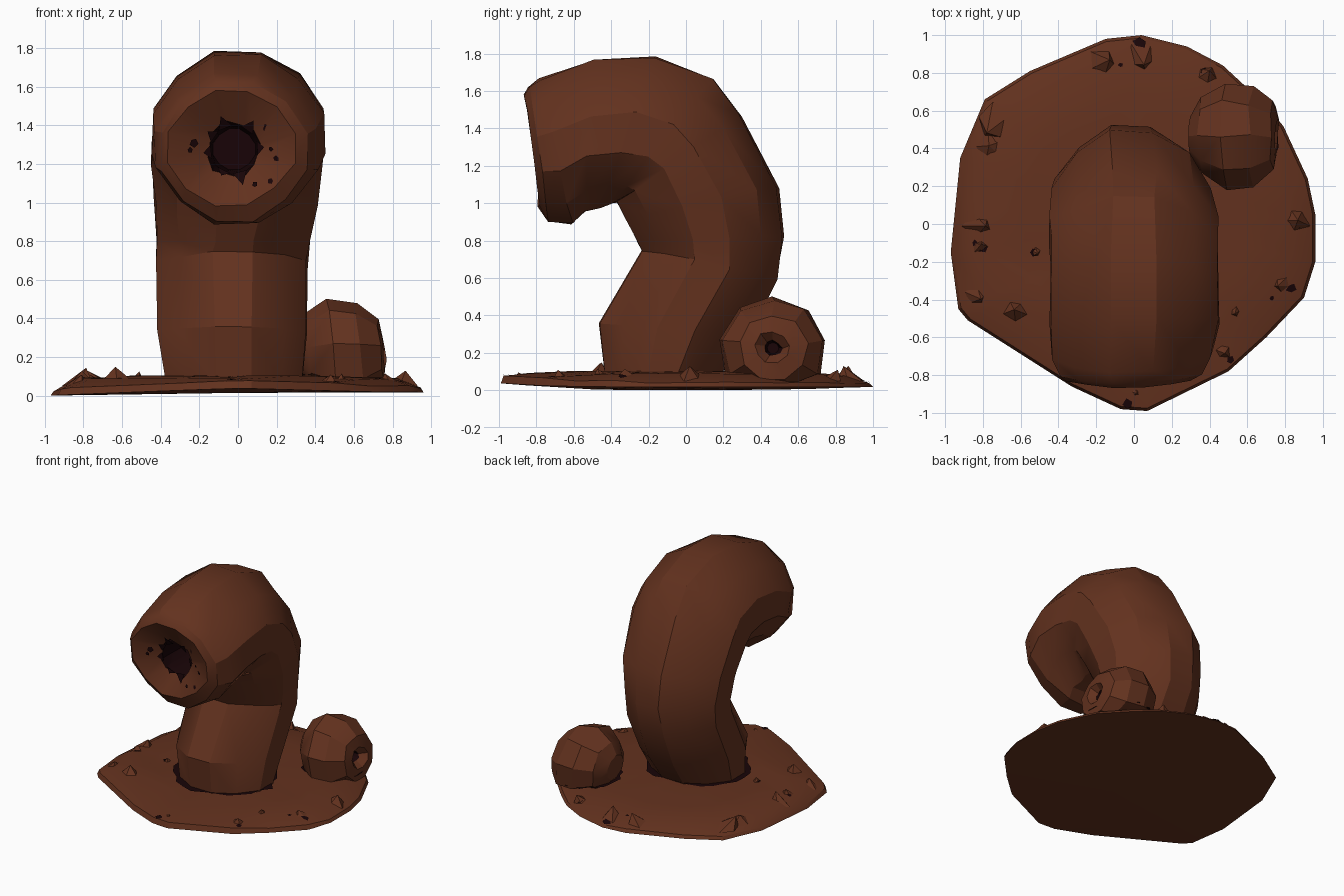
import bpy, bmesh, math, random
from mathutils import Vector
from mathutils.bvhtree import BVHTree

if "Cube" in bpy.data.objects:
    bpy.data.objects.remove(bpy.data.objects["Cube"])

random.seed(4)
TAU = 2 * math.pi


def material(name, rgb):
    m = bpy.data.materials.new(name)
    m.diffuse_color = (*rgb, 1)
    m.use_nodes = True
    m.node_tree.nodes["Principled BSDF"].inputs["Base Color"].default_value = m.diffuse_color
    return m


BROWN = material("clay brown", (0.125, 0.0315, 0.0132))
DARK = material("dark maroon", (0.009, 0.0012, 0.002))


def finish(name, bm, smooth=None):
    bmesh.ops.recalc_face_normals(bm, faces=bm.faces[:])
    me = bpy.data.meshes.new(name)
    bm.to_mesh(me)
    bm.free()
    me.materials.append(BROWN)
    me.materials.append(DARK)
    ob = bpy.data.objects.new(name, me)
    bpy.context.collection.objects.link(ob)
    if smooth:
        bpy.ops.object.select_all(action='DESELECT')
        ob.select_set(True)
        bpy.context.view_layer.objects.active = ob
        bpy.ops.object.shade_smooth_by_angle(angle=math.radians(smooth))
    return ob


def loft(bm, rings, dark_from):
    """Skin a list of point rings and cap both ends; late bands turn dark."""
    vs = [[bm.verts.new(p) for p in r] for r in rings]
    n = len(vs[0])
    for k in range(len(vs) - 1):
        for i in range(n):
            j = (i + 1) % n
            f = bm.faces.new((vs[k][i], vs[k][j], vs[k + 1][j], vs[k + 1][i]))
            f.material_index = int(k >= dark_from)
    bm.faces.new(vs[0])
    bm.faces.new(vs[-1]).material_index = 1


def jitter(a):
    return random.uniform(-a, a)


def flecks(name, target, direction, spots):
    """Thin dark chips laid on the target where rays along direction hit it."""
    tree = BVHTree.FromPolygons([v.co for v in target.data.vertices],
                                [p.vertices[:] for p in target.data.polygons])
    d = Vector(direction)
    bm = bmesh.new()
    for start, r in spots:
        hit, normal, _, _ = tree.ray_cast(Vector(start), d)
        if hit is None:
            continue
        if normal.dot(d) > 0:
            normal = -normal
        u = normal.orthogonal().normalized()
        v = normal.cross(u)
        turn = random.uniform(0, TAU)
        pts = []
        for i in range(5):
            a = turn + TAU * i / 5
            q = r * random.uniform(0.6, 1.15)
            pts.append(bm.verts.new(hit + normal * 0.006 + u * q * math.cos(a) + v * q * math.sin(a)))
        bm.faces.new(pts).material_index = 1
    ob = finish(name, bm)
    # turn every chip towards the ray source
    for p in ob.data.polygons:
        if p.normal.dot(d) > 0:
            p.flip()


# Bent trunk: inner (y, z), outer (y, z), half width, x centre, roughness
trunk = [
    ((-0.43, 0.05), (0.16, 0.05), 0.35, -0.02, 0.0),
    ((-0.46, 0.36), (0.35, 0.31), 0.385, -0.03, 0.01),
    ((-0.23, 0.75), (0.49, 0.60), 0.385, -0.03, 0.01),
    ((-0.26, 0.80), (0.52, 0.82), 0.395, -0.02, 0.008),
    ((-0.33, 0.92), (0.49, 1.09), 0.42, -0.01, 0.01),
    ((-0.37, 1.01), (0.29, 1.47), 0.44, 0.0, 0.01),
    ((-0.40, 1.00), (0.14, 1.66), 0.44, 0.0, 0.008),
    ((-0.45, 0.98), (-0.17, 1.78), 0.445, 0.0, 0.008),
    ((-0.54, 0.95), (-0.50, 1.76), 0.445, 0.0, 0.008),
    ((-0.61, 0.89), (-0.78, 1.66), 0.42, -0.01, 0.008),
    ((-0.73, 0.905), (-0.84, 1.62), 0.375, -0.02, 0.008),
    ((-0.785, 0.98), (-0.87, 1.58), 0.325, -0.035, 0.01),
    # funnel mouth and throat
    ((-0.725, 1.14), (-0.76, 1.41), 0.135, -0.02, 0.016),
    ((-0.62, 1.15), (-0.64, 1.40), 0.13, -0.02, 0.01),
    ((-0.40, 1.17), (-0.40, 1.38), 0.11, -0.02, 0.0),
]
N = 12


def snap(v):
    return math.copysign(1, v) if abs(v) > 0.9 else v


rings = []
for iny, outy, w, cx, rough in trunk:
    (iy, iz), (oy, oz) = iny, outy
    ring = []
    for i in range(N):
        a = TAU * (i + 0.5) / N
        t = 0.5 + 0.5 * snap(math.cos(a))
        ring.append((cx + w * snap(math.sin(a)) + jitter(rough),
                     iy + (oy - iy) * t + jitter(rough),
                     iz + (oz - iz) * t + jitter(rough)))
    rings.append(ring)
bm = bmesh.new()
loft(bm, rings, 12)
trunk_ob = finish("bent_trunk", bm, 26)

# Chips around the funnel mouth
flecks("mouth_chips", trunk_ob, (0, 1, 0), [
    ((x, -2, z), r) for x, z, r in [
        (0.15, 1.38, 0.03), (-0.23, 1.31, 0.025), (-0.25, 1.27, 0.02),
        (0.20, 1.23, 0.02), (0.17, 1.28, 0.015), (0.09, 1.09, 0.017),
        (0.17, 1.11, 0.02)]])

# Jagged teeth around the throat
bm = bmesh.new()
for a, r1 in [(0.6, 0.18), (1.5, 0.155), (2.9, 0.19), (3.6, 0.15),
              (4.6, 0.16), (5.3, 0.165), (5.9, 0.185)]:
    r0 = 0.125
    pts = []
    for r, da in ((r0, -0.3), (r1, 0), (r0, 0.3)):
        z = r * math.cos(a + da)
        pts.append(bm.verts.new((-0.02 + r * math.sin(a + da),
                                 -0.752 - 0.13 * z - (r - r0) * 0.45, 1.275 + z)))
    bm.faces.new(pts).material_index = 1
finish("throat_edge", bm)

# Small bulb opening to the right: x, radius, roughness
bulb = [(0.30, 0.10, 0), (0.36, 0.20, 0.01), (0.49, 0.275, 0.01),
        (0.64, 0.26, 0.01), (0.74, 0.18, 0.01), (0.76, 0.09, 0.01),
        (0.71, 0.045, 0.008), (0.64, 0.03, 0)]
rings = []
for x, r, rough in bulb:
    ring = []
    for i in range(9):
        a = TAU * i / 9
        z = max(0.03, 0.225 + r * math.cos(a) + jitter(rough))
        ring.append((x + (0.22 - z) * 0.12 + jitter(rough),
                     0.465 + r * 1.04 * math.sin(a) + jitter(rough), z))
    rings.append(ring)
bm = bmesh.new()
loft(bm, rings, 6)
finish("small_bulb", bm, 26)

# Irregular ground slab
outline = [(0.04, 1.0), (-0.15, 0.98), (-0.55, 0.81), (-0.79, 0.66),
           (-0.92, 0.35), (-0.97, -0.15), (-0.93, -0.45), (-0.88, -0.51),
           (-0.33, -0.86), (-0.07, -0.98), (0.07, -0.99), (0.5, -0.78),
           (0.7, -0.6), (0.9, -0.39), (0.96, -0.2), (0.96, 0.05),
           (0.92, 0.24), (0.79, 0.52), (0.6, 0.72), (0.47, 0.84), (0.28, 0.94)]
bm = bmesh.new()
levels = []
for scale in (1, 0.985, 0.86, 0.6):
    ring = []
    for x, y in outline:
        rim = 0.018 - 0.018 * max(0, -x) ** 2 + 0.02 * max(0, -y) ** 4
        if scale == 1:
            z = rim
        elif scale > 0.9:
            z = rim + 0.022 + 0.02 * max(0, -y) + jitter(0.006)
        elif scale > 0.7:
            z = 0.082 + jitter(0.012)
        else:
            z = 0.1 + jitter(0.006)
        ring.append(bm.verts.new((x * scale, y * scale, z)))
    levels.append(ring)
n = len(outline)
top = bm.verts.new((0, 0, 0.105))
bottom = bm.verts.new((0, -0.25, 0.015))
for i in range(n):
    j = (i + 1) % n
    for lo, hi in zip(levels, levels[1:]):
        bm.faces.new((lo[i], lo[j], hi[j], hi[i]))
    bm.faces.new((levels[-1][i], levels[-1][j], top))
    bm.faces.new((levels[0][j], levels[0][i], bottom))
slab = finish("ground_slab", bm, 28)

# Broken crust bumps on the slab: x, y, radius, height
bumps = [(-0.74, 0.55, 0.14, 0.13), (-0.75, 0.40, 0.11, 0.11),
         (-0.82, 0.00, 0.09, 0.145), (-0.82, -0.14, 0.09, 0.13),
         (-0.54, -0.13, 0.07, 0.125), (-0.62, -0.46, 0.11, 0.15),
         (-0.84, -0.38, 0.08, 0.11), (0.85, 0.03, 0.09, 0.13),
         (0.80, -0.31, 0.09, 0.115), (0.46, -0.66, 0.08, 0.11),
         (0.53, -0.45, 0.07, 0.115), (-0.02, -0.87, 0.08, 0.095),
         (0.05, 0.88, 0.10, 0.13), (-0.17, 0.85, 0.10, 0.13),
         (0.38, 0.78, 0.08, 0.11)]
bm = bmesh.new()
for x, y, r, h in bumps:
    turn = random.uniform(0, TAU)
    foot = []
    for i in range(5):
        a, q = turn + TAU * i / 5, r * random.uniform(0.6, 1.1)
        foot.append(bm.verts.new((x + q * math.cos(a), y + q * math.sin(a), 0.05)))
    tip = bm.verts.new((x + jitter(r * 0.5), y + jitter(r * 0.5), h))
    for i in range(5):
        bm.faces.new((foot[i], foot[(i + 1) % 5], tip))
    bm.faces.new(foot)
finish("crust_bumps", bm)

# Dark chips in the crust
flecks("crust_chips", slab, (0, 0, -1), [
    ((x, y, 0.6), r) for x, y, r in [
        (-0.80, -0.13, 0.03), (-0.84, -0.10, 0.02), (-0.53, -0.15, 0.03),
        (0.87, 0.0, 0.03), (0.83, -0.34, 0.03), (0.73, -0.39, 0.015),
        (0.51, -0.72, 0.025), (-0.03, -0.955, 0.03), (0.03, 0.955, 0.04),
        (-0.07, 0.84, 0.015), (0.37, 0.81, 0.02)]])


# Ragged dark gaps where the trunk and bulb meet the slab
def gap(name, cx, cy, rx, ry, z):
    bm = bmesh.new()
    pts = []
    for i in range(26):
        s = random.uniform(0.92, 1.07)
        a = TAU * i / 26
        pts.append(bm.verts.new((cx + rx * s * math.cos(a), cy + ry * s * math.sin(a), z)))
    c = bm.verts.new((cx, cy, z + 0.008))
    for i in range(26):
        bm.faces.new((pts[i], pts[(i + 1) % 26], c)).material_index = 1
    finish(name, bm)


gap("trunk_gap", -0.02, -0.125, 0.39, 0.355, 0.11)
gap("bulb_gap", 0.53, 0.465, 0.23, 0.25, 0.108)
